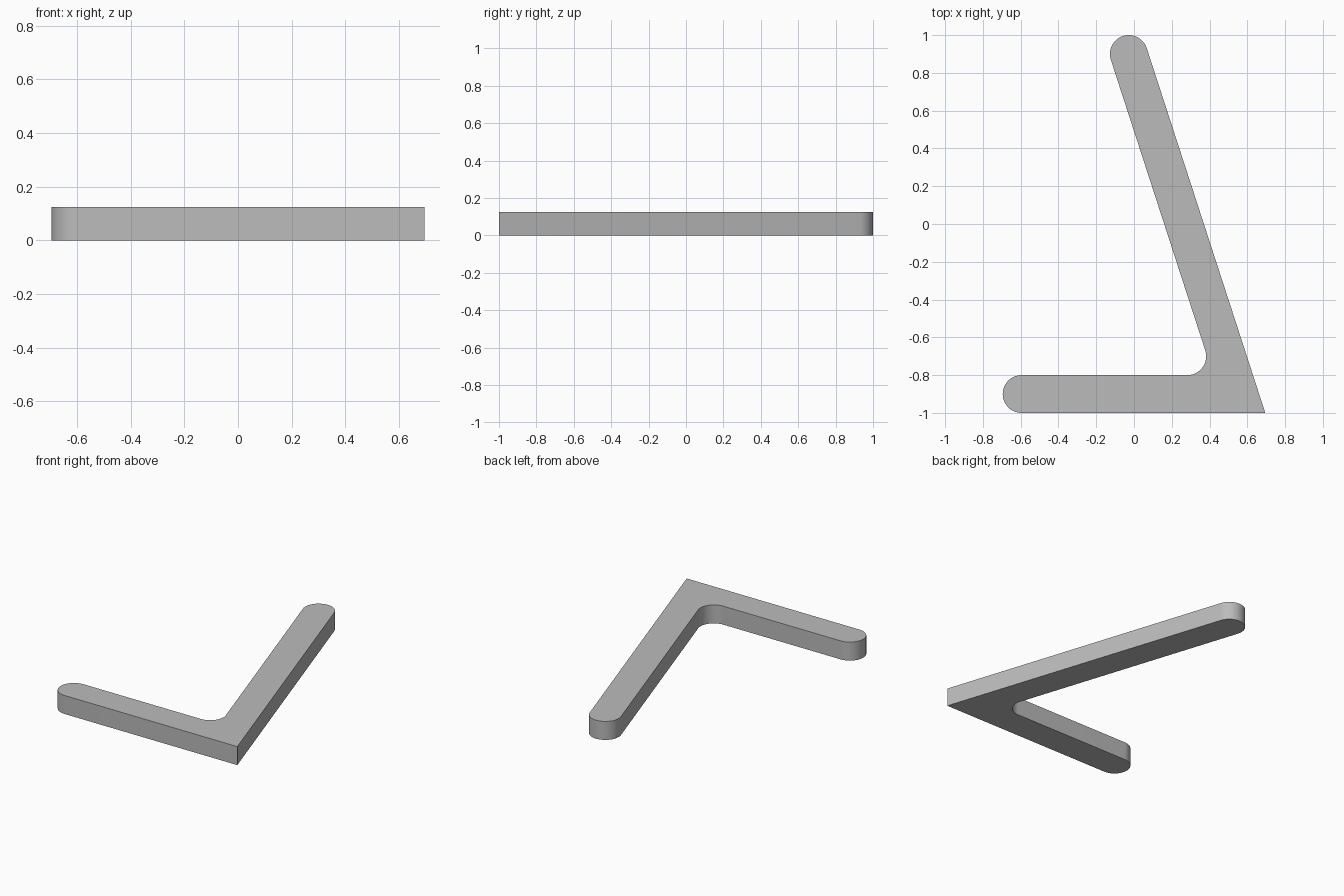
import bpy
import bmesh
from math import sin, cos, tan, radians, pi
from mathutils import Vector, Matrix

if "Cube" in bpy.data.objects:
    bpy.data.objects.remove(bpy.data.objects["Cube"], do_unlink=True)

HEIGHT = 0.125
WIDTH = 0.2
R = WIDTH / 2
LEAN = radians(18)
CORNER = Vector((0.695, -1.0))
ALONG = Vector((-sin(LEAN), cos(LEAN)))     # direction of the leaning arm
OUT = Vector((cos(LEAN), sin(LEAN)))        # its outward normal

grey = bpy.data.materials.new("plain grey")
grey.use_nodes = True
colour = (0.5, 0.5, 0.5, 1)
grey.diffuse_color = colour
grey.node_tree.nodes["Principled BSDF"].inputs["Base Color"].default_value = colour


def arc(centre, radius, start, end, steps=32):
    return [Vector(centre) + radius * Vector((cos(a), sin(a)))
            for a in (start + (end - start) * i / steps for i in range(steps + 1))]


def prism(name, outline, depth, matrix=Matrix()):
    """Extrude a closed outline along local z."""
    bm = bmesh.new()
    face = bm.faces.new([bm.verts.new((p.x, p.y, 0)) for p in outline])
    top = bmesh.ops.extrude_face_region(bm, geom=[face])["geom"]
    bmesh.ops.translate(bm, vec=(0, 0, depth),
                        verts=[v for v in top if isinstance(v, bmesh.types.BMVert)])
    bmesh.ops.recalc_face_normals(bm, faces=bm.faces)
    bm.transform(matrix)
    mesh = bpy.data.meshes.new(name)
    bm.to_mesh(mesh)
    bm.free()
    mesh.materials.append(grey)
    obj = bpy.data.objects.new(name, mesh)
    bpy.context.collection.objects.link(obj)
    return obj


# Outline: sharp outer corner, two rounded arm ends, filleted inner corner
tip_y = 1 - R
tip = (CORNER.x - (tip_y - CORNER.y) * tan(LEAN) - R / cos(LEAN), tip_y)
inner_x = CORNER.x - WIDTH * tan(LEAN) - WIDTH / cos(LEAN)
fillet = (inner_x - R / tan((pi / 2 - LEAN) / 2), CORNER.y + WIDTH + R)
outline = [CORNER]
outline += arc(tip, R, LEAN, LEAN + pi)
outline += arc(fillet, R, LEAN, -pi / 2)
outline += arc((-CORNER.x + R, CORNER.y + R), R, pi / 2, 3 * pi / 2)
bracket = prism("angled_bracket", outline, HEIGHT)

# Rounded slots through the leaning arm, square to its outer face
SLOT_R = 0.035
HALF = 0.114 - SLOT_R
slot = arc((HALF, 0), SLOT_R, -pi / 2, pi / 2, 16) + arc((-HALF, 0), SLOT_R, pi / 2, 3 * pi / 2, 16)
cutters = []
for label, y in (("near", -0.5975), ("far", 0.675)):
    on_face = CORNER + ALONG * ((y - CORNER.y) / cos(LEAN))
    start = on_face + OUT * 0.05
    axes = Matrix((ALONG.to_3d(), (0, 0, 1), -OUT.to_3d())).transposed().to_4x4()
    place = Matrix.Translation((start.x, start.y, HEIGHT / 2)) @ axes
    cutter = prism(label + "_slot_cutter", slot, 0.37, place)
    cutter.hide_render = True
    cut = bracket.modifiers.new(label + "_slot", "BOOLEAN")
    cut.operation = "DIFFERENCE"
    cut.solver = "EXACT"
    cut.object = cutter
    cutters.append(cutter)

# Apply the cuts, discard the cutters, then smooth the rounded walls
bpy.ops.object.select_all(action="DESELECT")
bracket.select_set(True)
bpy.context.view_layer.objects.active = bracket
for name in [m.name for m in bracket.modifiers]:
    bpy.ops.object.modifier_apply(modifier=name)
for cutter in cutters:
    bpy.data.objects.remove(cutter, do_unlink=True)
bpy.ops.object.shade_smooth_by_angle(angle=radians(30))
